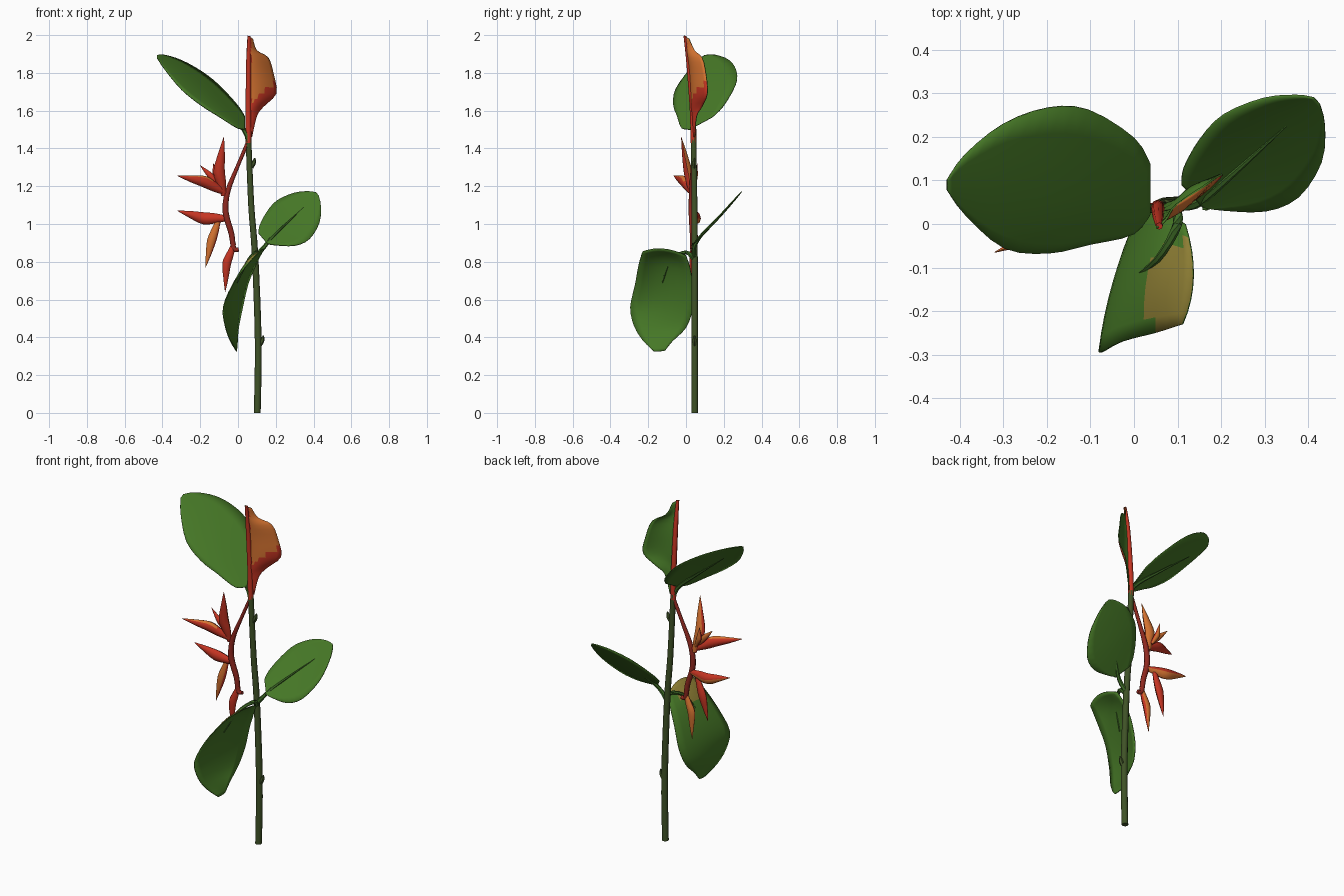
import bpy, bmesh, math
from mathutils import Vector as V

cube = bpy.data.objects.get("Cube")
if cube:
    bpy.data.objects.remove(cube, do_unlink=True)


def material(name, rgb):
    m = bpy.data.materials.new(name)
    m.use_nodes = True
    m.diffuse_color = (*rgb, 1)
    m.node_tree.nodes["Principled BSDF"].inputs["Base Color"].default_value = (*rgb, 1)
    return m


LEAF = material("leaf green", (.062, .19, .02))
STEM = material("stem green", (.05, .085, .02))
RIB = material("rib green", (.05, .15, .02))
RED = material("bract red", (.56, .035, .016))
STALK = material("stalk red", (.28, .022, .014))
ORANGE = material("bract orange", (.66, .17, .03))
OLIVE = material("olive patch", (.27, .21, .035))


def smooth_path(points, steps):
    """Catmull-Rom samples through tuples of any length."""
    n, out = len(points), []
    for i in range(n - 1):
        a, b, c, d = [points[min(max(i + k, 0), n - 1)] for k in (-1, 0, 1, 2)]
        for s in range(steps):
            t = s / steps
            out.append([q + .5 * t * (r - p + t * (2 * p - 5 * q + 4 * r - w + t * (3 * (q - r) + w - p)))
                        for p, q, r, w in zip(a, b, c, d)])
    return out + [list(points[-1])]


def finish(name, bm, mats):
    mesh = bpy.data.meshes.new(name)
    bm.to_mesh(mesh)
    bm.free()
    for m in mats:
        mesh.materials.append(m)
    ob = bpy.data.objects.new(name, mesh)
    bpy.context.collection.objects.link(ob)
    bpy.ops.object.select_all(action="DESELECT")
    ob.select_set(True)
    bpy.context.view_layer.objects.active = ob
    bpy.ops.object.shade_smooth_by_angle(angle=math.radians(50))
    return ob


def sweep(name, points, mats, sides=8, flat=1, steps=4, ref=(0, 1, 0), accent=None):
    """Tapered tube through (x, y, z, radius); accent is the direction of the second colour."""
    path = smooth_path(points, steps)
    bm, rings = bmesh.new(), []
    for i, p in enumerate(path):
        tangent = V(path[min(i + 1, len(path) - 1)][:3]) - V(path[max(i - 1, 0)][:3])
        u = tangent.cross(V(ref)).normalized()
        v = u.cross(tangent).normalized()
        r = max(p[3], .001)
        angles = [2 * math.pi * k / sides for k in range(sides)]
        rings.append([bm.verts.new(V(p[:3]) + r * (u * math.cos(a) + v * flat * math.sin(a))) for a in angles])
    for a, b in zip(rings, rings[1:]):
        for k in range(sides):
            j = (k + 1) % sides
            bm.faces.new((a[k], a[j], b[j], b[k]))
    bm.faces.new(rings[0])
    bm.faces.new(rings[-1])
    bmesh.ops.recalc_face_normals(bm, faces=bm.faces)
    if accent:
        for f in bm.faces:
            f.material_index = int(f.normal.dot(V(accent).normalized()) > .6)
    return finish(name, bm, mats)


def sheet(name, rows, mats, rule=None, cols=8, thickness=.005):
    """Thin blade through rows of (edge, middle, edge); mats are main, accent, back."""
    bm, grid = bmesh.new(), []
    for r in smooth_path([sum(map(tuple, row), ()) for row in rows], 3):
        a, m, b = V(r[:3]), V(r[3:6]), V(r[6:])
        ctrl = 2 * m - (a + b) / 2
        grid.append([bm.verts.new((1 - t) ** 2 * a + 2 * t * (1 - t) * ctrl + t * t * b)
                     for t in [k / cols for k in range(cols + 1)]])
    for a, b in zip(grid, grid[1:]):
        for k in range(cols):
            f = bm.faces.new((a[k], a[k + 1], b[k + 1], b[k]))
            f.material_index = int(bool(rule and rule(f.calc_center_median())))
    main, accent, back = mats
    ob = finish(name, bm, [main, accent, back, back])
    mod = ob.modifiers.new("thickness", "SOLIDIFY")
    mod.thickness = thickness
    mod.material_offset = mod.material_offset_rim = 2
    return ob


def blade_rows(base, tip, side, stations, cup):
    """Rows of a flat leaf from (position, left width, right width)."""
    base, tip, side = V(base), V(tip), V(side)
    normal = (tip - base).cross(side).normalized()
    rows = []
    for t, left, right in stations:
        p = base.lerp(tip, t)
        rows.append((p + side * left, p - normal * cup * math.sin(math.pi * t), p - side * right))
    return rows


# Main stem with two buds
sweep("main_stem", [(.102, .046, 0, .018), (.107, .046, .38, .018), (.09, .046, .84, .017),
                    (.07, .045, 1.1, .016), (.055, .04, 1.46, .015)], [STEM], sides=10)
for name, x, z in (("lower_bud", .115, .38), ("upper_bud", .07, 1.32)):
    sweep(name, [(x, .045, z - .02, .012), (x + .013, .045, z + .005, .012), (x + .02, .045, z + .03, .003)],
          [STEM], sides=6)

# Leaves
GREENS = (LEAF, OLIVE, LEAF)
sheet("upper_leaf", blade_rows((.035, .04, 1.51), (-.43, .09, 1.885), (0, 1, .54),
      [(0, .1, .01), (.08, .156, .065), (.3, .208, .1), (.5, .203, .13), (.72, .155, .13),
       (.91, .075, .065), (1, .012, .012)], .012), GREENS)
sheet("side_leaf", blade_rows((.15, .045, .905), (.42, .28, 1.16), (-.677, .735, .79),
      [(0, .06, .01), (.08, .085, .045), (.28, .11, .112), (.5, .117, .138), (.76, .085, .112),
       (.93, .04, .055), (1, .01, .01)], .008), GREENS)
sheet("lower_leaf", [
    ((.11, -.23, .855), (.135, -.12, .87), (.115, .0, .835)),
    ((.05, -.25, .79), (.055, -.11, .81), (.085, .022, .77)),
    ((-.03, -.27, .68), (-.01, -.12, .69), (.05, .035, .68)),
    ((-.08, -.295, .56), (-.045, -.13, .57), (.02, .035, .55)),
    ((-.07, -.275, .46), (-.045, -.13, .46), (0, 0, .45)),
    ((-.045, -.23, .385), (-.03, -.14, .39), (-.005, -.07, .38)),
    ((-.01, -.17, .325), (-.01, -.14, .325), (-.01, -.11, .33))],
    GREENS, rule=lambda c: c.z > .785 and c.y < -.04)

# Leaf stalks that run on as midribs
sweep("upper_leaf_stalk", [(.056, .04, 1.4, .013), (.03, .036, 1.5, .011), (-.12, .062, 1.632, .007),
                           (-.31, .09, 1.787, .002)], [RIB], sides=6)
sweep("side_leaf_stalk", [(.088, .045, .82, .014), (.14, .045, .88, .011), (.2, .09, .95, .008),
                          (.35, .225, 1.09, .002)], [RIB], sides=6)
sweep("lower_leaf_stalk", [(.09, .045, .81, .014), (.1, .0, .85, .011), (.055, -.08, .81, .008),
                           (-.005, -.125, .69, .003)], [RIB], sides=6)

# Folded bract at the top, green behind
sweep("top_bract_spine", [(.055, .04, 1.43, .016), (.055, .035, 1.6, .015), (.056, .015, 1.85, .013),
                          (.058, -.005, 1.995, .008)], [RED], sides=8)
sheet("top_bract", [
    ((.05, .04, 1.46), (.06, .035, 1.46), (.075, .045, 1.46)),
    ((.05, .035, 1.57), (.075, .035, 1.57), (.1, .055, 1.57)),
    ((.052, .03, 1.62), (.09, .035, 1.62), (.135, .085, 1.62)),
    ((.052, .025, 1.69), (.125, .045, 1.69), (.203, .112, 1.69)),
    ((.052, .018, 1.79), (.12, .04, 1.8), (.19, .105, 1.79)),
    ((.053, .01, 1.88), (.105, .025, 1.88), (.162, .085, 1.88)),
    ((.053, .0, 1.93), (.075, .01, 1.93), (.1, .045, 1.92)),
    ((.05, -.01, 1.998), (.062, -.005, 1.992), (.08, .015, 1.98))],
    (RED, ORANGE, LEAF), rule=lambda c: c.x > .07 and c.z > 1.64 + .9 * (c.x - .07), cols=10)

# Hanging flower stalk
sweep("flower_stalk", [(.055, .04, 1.44, .01), (.0, .035, 1.31, .01), (-.055, .03, 1.17, .014),
                       (-.065, .03, 1.06, .016), (-.035, .035, .95, .015), (-.022, .035, .87, .013),
                       (.004, .035, .865, .011)], [STALK])

# Pointed flower bracts: start, bulge, tip, half width, direction of the orange side
PODS = [("upright_bract", (-.075, .03, 1.15), (-.1, .01, 1.28), (-.075, -.025, 1.46), .03, (.2, 1, .1)),
        ("upper_side_bract", (-.065, .03, 1.165), (-.18, -.01, 1.225), (-.32, -.065, 1.255), .03, (-.2, -.2, 1)),
        ("small_spike", (-.1, .025, 1.2), (-.145, .03, 1.255), (-.2, .04, 1.31), .016, (0, 1, .5)),
        ("inner_spike", (-.09, .04, 1.19), (-.12, .05, 1.25), (-.13, .06, 1.32), .016, (0, 1, .5)),
        ("lower_side_bract", (-.06, .035, 1.03), (-.18, .055, 1.03), (-.32, .05, 1.07), .032, (0, .8, -.6)),
        ("drooping_bract", (-.1, .045, 1.03), (-.14, .045, .91), (-.172, .04, .77), .024, (-.3, -1, 0)),
        ("lowest_bract", (-.02, .035, .9), (-.06, .035, .79), (-.068, .04, .64), .023, (-.4, 1, 0))]
for name, a, m, b, r, accent in PODS:
    a, m, b = V(a), V(m), V(b)
    knots = [(a, .45), (a.lerp(m, .55), .85), (m, 1), (m.lerp(b, .5), .6), (b, .04)]
    sweep(name, [(*p, r * k) for p, k in knots], [RED, ORANGE], sides=8, flat=.75, steps=3, accent=accent)
